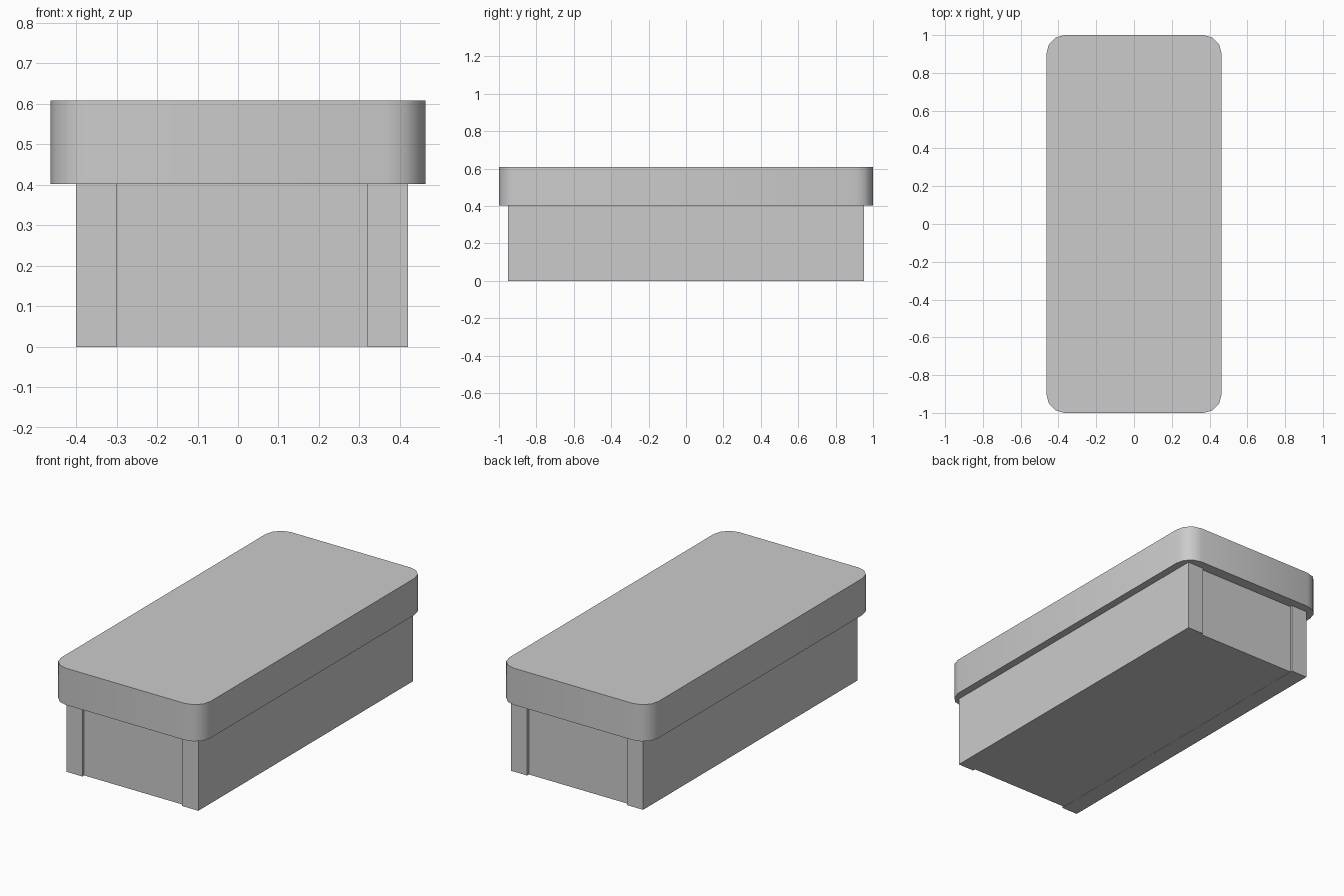
import bpy, bmesh
from mathutils import Vector

if "Cube" in bpy.data.objects:
    bpy.data.objects.remove(bpy.data.objects["Cube"])


def box(name, lo, hi):
    lo, hi = Vector(lo), Vector(hi)
    bm = bmesh.new()
    bmesh.ops.create_cube(bm, size=1)
    for v in bm.verts:
        v.co = Vector((v.co[i] * (hi[i] - lo[i]) for i in range(3))) + (lo + hi) / 2
    mesh = bpy.data.meshes.new(name)
    bm.to_mesh(mesh)
    bm.free()
    obj = bpy.data.objects.new(name, mesh)
    bpy.context.collection.objects.link(obj)
    return obj


# Side panels and slightly recessed core
box("left_panel", (-0.40, -0.952, 0), (-0.30, 0.952, 0.402))
box("right_panel", (0.32, -0.952, 0), (0.42, 0.952, 0.402))
box("base_core", (-0.30, -0.938, 0.001), (0.32, 0.938, 0.402))

# Thick top slab with rounded vertical corners
top = box("top_slab", (-0.463, -1, 0.402), (0.463, 1, 0.608))
bm = bmesh.new()
bm.from_mesh(top.data)
corners = [e for e in bm.edges if abs(e.verts[0].co.z - e.verts[1].co.z) > 0.1]
bmesh.ops.bevel(bm, geom=corners, offset=0.095, segments=3, profile=0.5,
                affect='EDGES')
bm.to_mesh(top.data)
bm.free()
bpy.context.view_layer.objects.active = top
top.select_set(True)
bpy.ops.object.shade_smooth_by_angle(angle=0.7)
